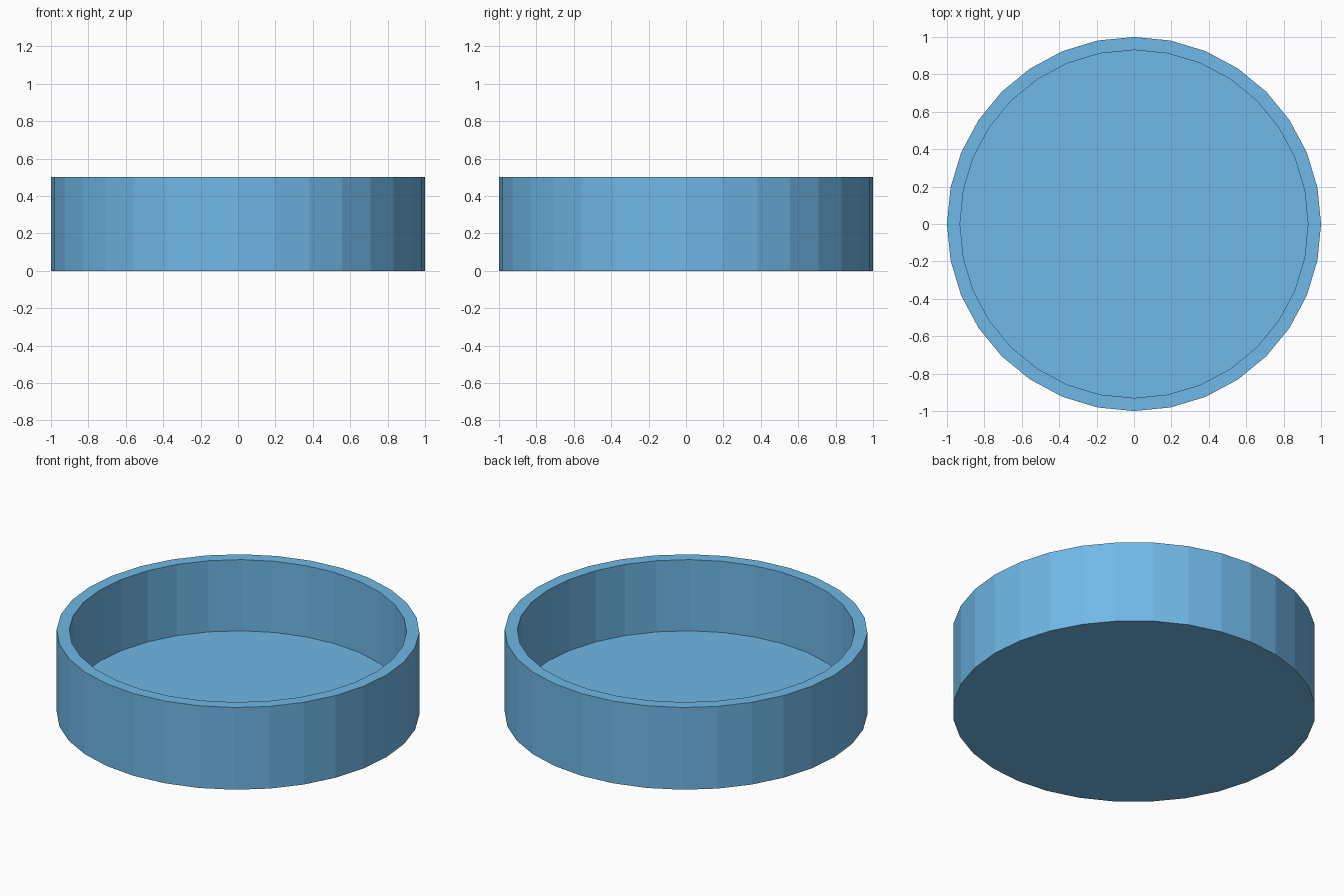
import bpy, bmesh
from math import cos, sin, tau

if "Cube" in bpy.data.objects:
    bpy.data.objects.remove(bpy.data.objects["Cube"])

SIDES = 32
# (radius, height) from the outer base, over the rim, down to the inner floor
PROFILE = [(1.0, 0.0), (1.0, 0.5), (0.93, 0.5), (0.93, 0.067)]

bm = bmesh.new()
rings = [[bm.verts.new((r * cos(tau * i / SIDES), r * sin(tau * i / SIDES), z))
          for i in range(SIDES)] for r, z in PROFILE]

# Outer wall, flat rim and inner wall
for low, high in zip(rings, rings[1:]):
    for i in range(SIDES):
        j = (i + 1) % SIDES
        bm.faces.new((low[i], low[j], high[j], high[i]))

# Underside and inner floor
bm.faces.new(rings[0][::-1])
bm.faces.new(rings[-1])
bmesh.ops.recalc_face_normals(bm, faces=bm.faces)

mesh = bpy.data.meshes.new("round_dish")
bm.to_mesh(mesh)
bm.free()

# Light blue finish
blue = bpy.data.materials.new("light_blue")
blue.diffuse_color = (0.16, 0.48, 0.80, 1.0)
blue.use_nodes = True
blue.node_tree.nodes["Principled BSDF"].inputs["Base Color"].default_value = blue.diffuse_color
mesh.materials.append(blue)
bpy.context.collection.objects.link(bpy.data.objects.new("round_dish", mesh))
